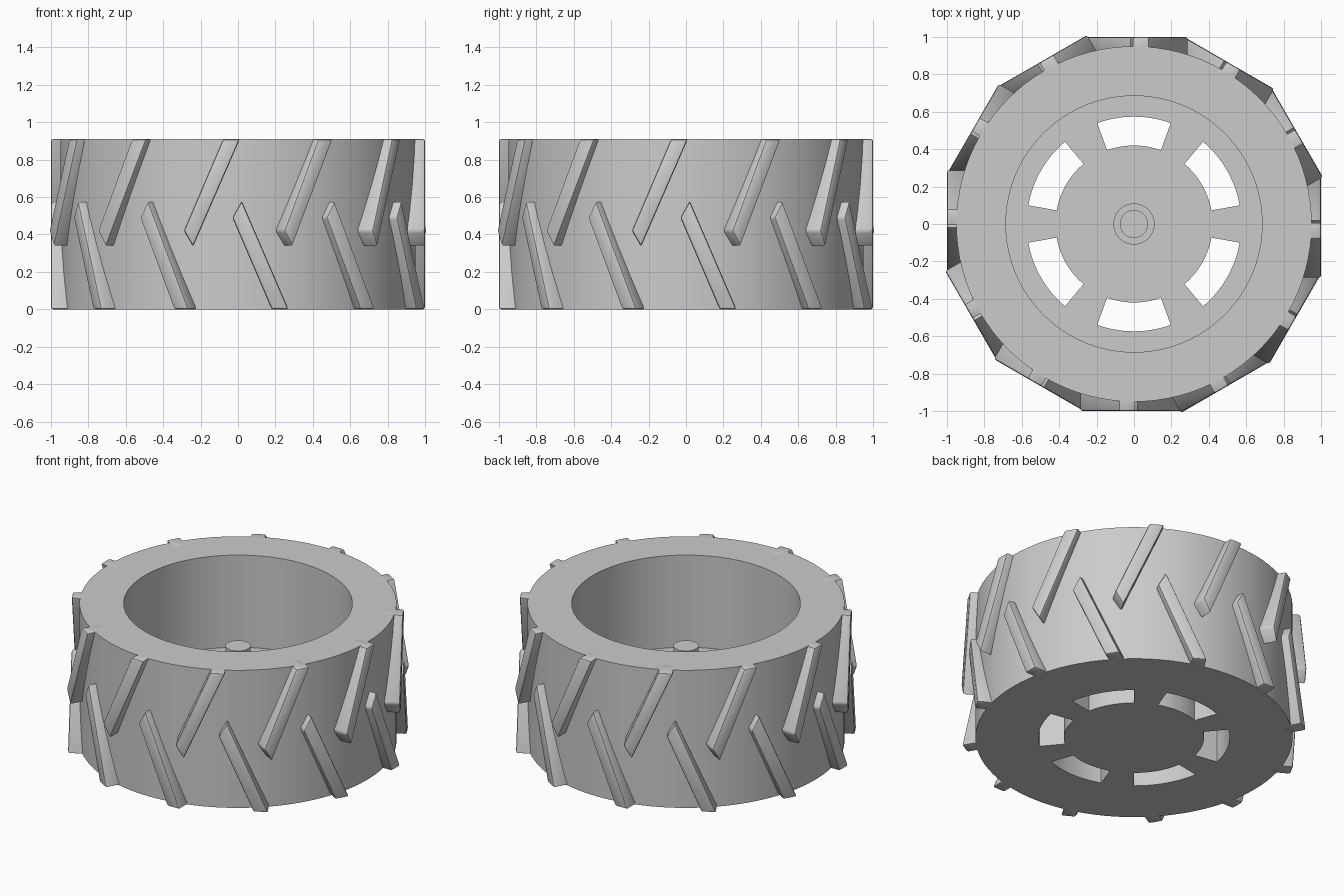
import bpy, bmesh, math
from mathutils import Matrix, Vector

cube = bpy.data.objects.get("Cube")
if cube:
    bpy.data.objects.remove(cube, do_unlink=True)

HEIGHT = 0.91
FLOOR = 0.30

# One plain grey for everything
grey = bpy.data.materials.new("plain_grey")
grey.use_nodes = True
colour = (0.6, 0.6, 0.6, 1)
grey.diffuse_color = colour
grey.node_tree.nodes["Principled BSDF"].inputs["Base Color"].default_value = colour


def make_object(name, bm):
    bmesh.ops.recalc_face_normals(bm, faces=bm.faces)
    mesh = bpy.data.meshes.new(name)
    bm.to_mesh(mesh)
    bm.free()
    mesh.materials.append(grey)
    obj = bpy.data.objects.new(name, mesh)
    bpy.context.collection.objects.link(obj)
    return obj


def activate(obj):
    bpy.ops.object.select_all(action='DESELECT')
    obj.select_set(True)
    bpy.context.view_layer.objects.active = obj


def smooth(obj):
    activate(obj)
    bpy.ops.object.shade_smooth_by_angle(angle=math.radians(30))


def add_prism(bm, points, offset):
    """Extrude a flat outline along an offset vector."""
    face = bm.faces.new([bm.verts.new(p) for p in points])
    ext = bmesh.ops.extrude_face_region(bm, geom=[face])
    moved = [g for g in ext["geom"] if isinstance(g, bmesh.types.BMVert)]
    bmesh.ops.translate(bm, verts=moved, vec=offset)


# Wheel body: tyre wall, floor and stepped hub turned from one profile
profile = [(0, 0), (0.95, 0), (0.95, HEIGHT), (0.685, HEIGHT), (0.685, FLOOR),
           (0.11, FLOOR), (0.11, 0.36), (0.075, 0.36), (0.075, 0.63), (0, 0.63)]
bm = bmesh.new()
verts = [bm.verts.new((r, 0, z)) for r, z in profile]
edges = [bm.edges.new(pair) for pair in zip(verts, verts[1:])]
bmesh.ops.spin(bm, geom=verts + edges, cent=(0, 0, 0), axis=(0, 0, 1),
               angle=math.tau, steps=96, use_duplicate=False)
bmesh.ops.remove_doubles(bm, verts=bm.verts, dist=0.0005)
wheel = make_object("wheel_body", bm)

# Six arched windows cut through the floor
bm = bmesh.new()
for i in range(6):
    angles = [math.radians(60 * i + 10 + 4 * k) for k in range(11)]
    outline = [(0.574, a) for a in angles] + [(0.42, a) for a in reversed(angles)]
    add_prism(bm, [(r * math.cos(a), r * math.sin(a), -0.1) for r, a in outline],
              Vector((0, 0, FLOOR + 0.2)))
cutter = make_object("window_cutter", bm)
cutter.hide_render = True
activate(wheel)
cut = wheel.modifiers.new("windows", 'BOOLEAN')
cut.operation = 'DIFFERENCE'
cut.solver = 'EXACT'
cut.object = cutter
bpy.ops.object.modifier_apply(modifier=cut.name)
bpy.data.objects.remove(cutter, do_unlink=True)
smooth(wheel)


# Two rows of slanted tread bars, each bar flat on the outside
def tread_row(name, outline, count=12):
    bm = bmesh.new()
    for i in range(count):
        turn = Matrix.Rotation(math.tau * i / count, 3, 'Z')
        add_prism(bm, [turn @ Vector((x, -0.87, z)) for x, z in outline],
                  turn @ Vector((0, -0.13, 0)))
    row = make_object(name, bm)
    bevel = row.modifiers.new("soft_edges", 'BEVEL')
    bevel.width = 0.012
    bevel.segments = 2
    activate(row)
    bpy.ops.object.modifier_apply(modifier=bevel.name)
    smooth(row)


tread_row("upper_tread_bars", [(-0.29, 0.42), (-0.24, 0.335), (0.01, HEIGHT), (-0.08, HEIGHT)])
tread_row("lower_tread_bars", [(-0.03, 0.49), (0.02, 0.58), (0.27, 0), (0.18, 0)])
